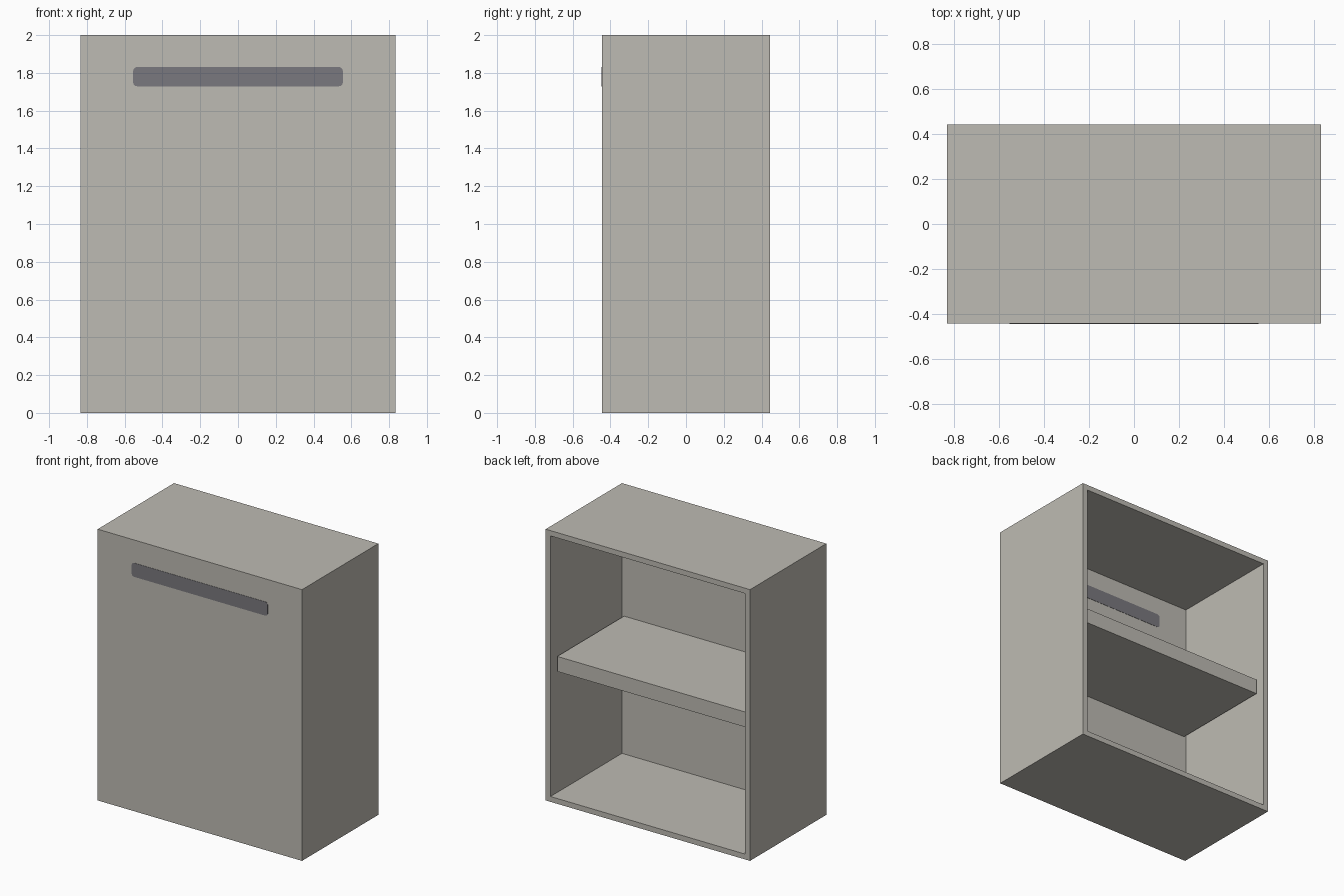
import bpy, bmesh, math

if "Cube" in bpy.data.objects:
    bpy.data.objects.remove(bpy.data.objects["Cube"], do_unlink=True)

W, D, H = 1.667, 0.889, 2.0   # overall size
T = 0.0556                    # board thickness


def material(name, rgb):
    m = bpy.data.materials.new(name)
    m.use_nodes = True
    m.diffuse_color = (*rgb, 1)
    bsdf = next(n for n in m.node_tree.nodes if n.type == 'BSDF_PRINCIPLED')
    bsdf.inputs["Base Color"].default_value = (*rgb, 1)
    return m


def add_object(name, bm, mat):
    bmesh.ops.recalc_face_normals(bm, faces=bm.faces[:])
    mesh = bpy.data.meshes.new(name)
    bm.to_mesh(mesh)
    bm.free()
    mesh.materials.append(mat)
    obj = bpy.data.objects.new(name, mesh)
    bpy.context.collection.objects.link(obj)
    return obj


def box_mesh(size, centre):
    bm = bmesh.new()
    bmesh.ops.create_cube(bm, size=1)
    bmesh.ops.scale(bm, vec=size, verts=bm.verts)
    bmesh.ops.translate(bm, vec=centre, verts=bm.verts)
    return bm


body_grey = material("warm_grey", (0.515, 0.497, 0.451))
slot_grey = material("dark_grey", (0.195, 0.191, 0.209))

# Cabinet shell: a box hollowed out from its open back
bm = box_mesh((W, D, H), (0, 0, H / 2))
bm.normal_update()
back = max(bm.faces, key=lambda f: f.calc_center_median().y)
bmesh.ops.inset_region(bm, faces=[back], thickness=T)
hollow = bmesh.ops.extrude_face_region(bm, geom=[back])["geom"]
bmesh.ops.translate(bm, vec=(0, T - D, 0),
                    verts=[v for v in hollow if isinstance(v, bmesh.types.BMVert)])
if back.is_valid:
    bmesh.ops.delete(bm, geom=[back], context='FACES_ONLY')
add_object("cabinet_shell", bm, body_grey)

# Middle shelf, set back slightly from the open side
add_object("shelf", box_mesh((W - 2 * T, D - 2 * T, 2 * T), (0, 0, H / 2)), body_grey)


# Dark handle strip with rounded corners, shown on both sides of the front board
def strip(name, y, thick=0.004, half_w=0.555, half_h=0.051, r=0.02, z=1.78):
    bm = bmesh.new()
    verts = []
    for i, (sx, sz) in enumerate([(1, 1), (-1, 1), (-1, -1), (1, -1)]):
        for k in range(4):
            a = math.radians(90 * i + 30 * k)
            verts.append(bm.verts.new((sx * (half_w - r) + r * math.cos(a), y - thick / 2,
                                       z + sz * (half_h - r) + r * math.sin(a))))
    face = bm.faces.new(verts)
    side = bmesh.ops.extrude_face_region(bm, geom=[face])["geom"]
    bmesh.ops.translate(bm, vec=(0, thick, 0),
                        verts=[v for v in side if isinstance(v, bmesh.types.BMVert)])
    add_object(name, bm, slot_grey)


strip("handle_strip_outer", -D / 2)
strip("handle_strip_inner", -D / 2 + T)
